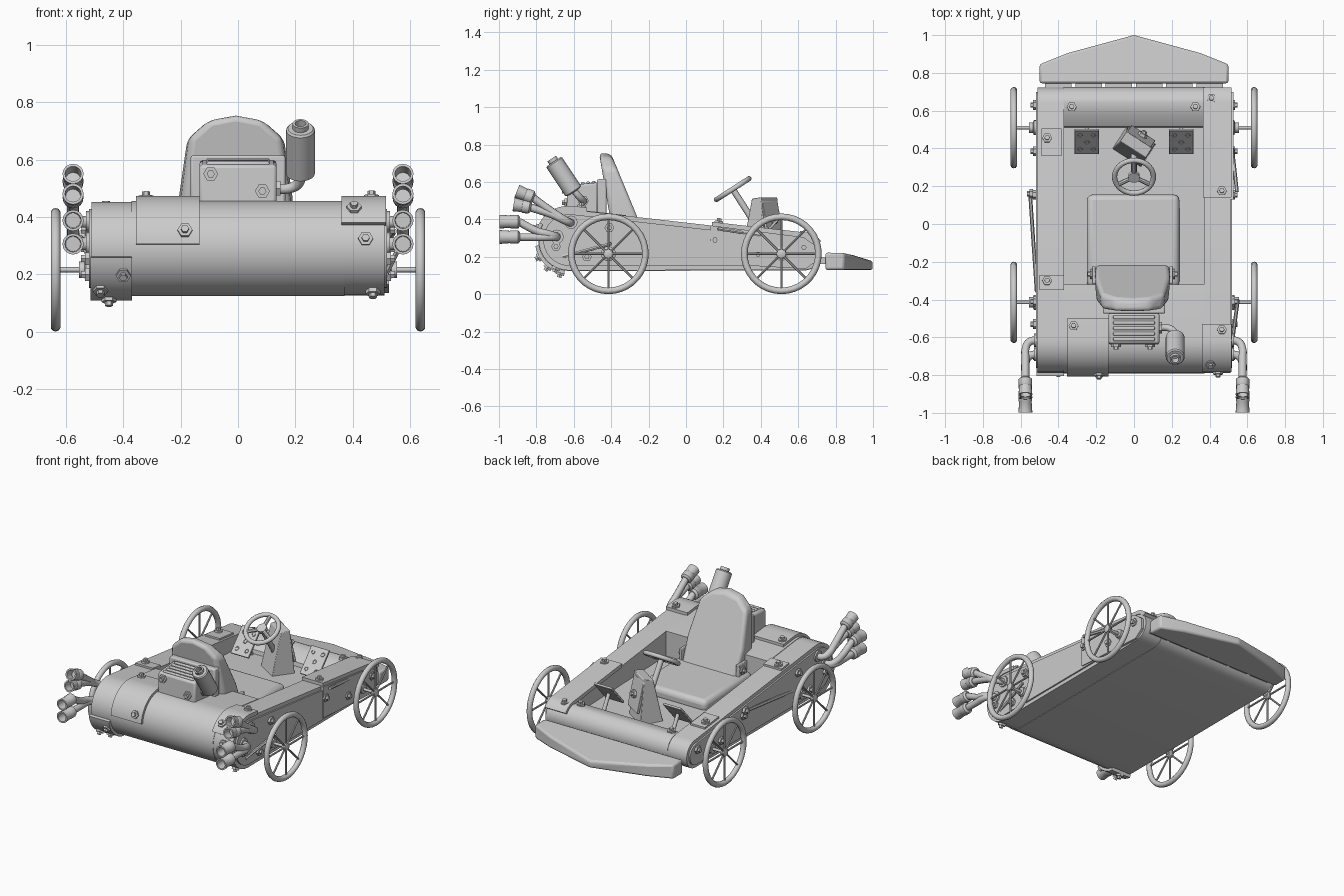
import bpy, bmesh
from math import sin, cos, pi, radians
from mathutils import Vector, Matrix

if "Cube" in bpy.data.objects:
    bpy.data.objects.remove(bpy.data.objects["Cube"])


def finish(name, bm, bevel=0, segs=2, angle=35):
    bmesh.ops.recalc_face_normals(bm, faces=bm.faces)
    me = bpy.data.meshes.new(name)
    bm.to_mesh(me)
    bm.free()
    ob = bpy.data.objects.new(name, me)
    bpy.context.collection.objects.link(ob)
    if bevel:
        m = ob.modifiers.new("bevel", 'BEVEL')
        m.width, m.segments, m.limit_method = bevel, segs, 'ANGLE'
    bpy.ops.object.select_all(action='DESELECT')
    ob.select_set(True)
    bpy.context.view_layer.objects.active = ob
    bpy.ops.object.shade_smooth_by_angle(angle=radians(angle))
    return ob


def loft(name, a, b, **kw):
    """Solid between two matching outlines."""
    bm = bmesh.new()
    va, vb = [bm.verts.new(p) for p in a], [bm.verts.new(p) for p in b]
    n = len(a)
    bm.faces.new(va)
    bm.faces.new(vb[::-1])
    for i in range(n):
        bm.faces.new((va[i], va[(i + 1) % n], vb[(i + 1) % n], vb[i]))
    return finish(name, bm, **kw)


def prism(name, pts, x0, x1, **kw):
    return loft(name, [(x0, y, z) for y, z in pts], [(x1, y, z) for y, z in pts], **kw)


def box(name, c, size, rot=(0, 0, 0), **kw):
    bm = bmesh.new()
    R = Matrix.Rotation(rot[2], 4, 'Z') @ Matrix.Rotation(rot[0], 4, 'X')
    bmesh.ops.create_cube(bm, size=1, matrix=Matrix.Translation(c) @ R @ Matrix.Diagonal((*size, 1)))
    return finish(name, bm, **kw)


def lathe(name, p, d, prof, n=16):
    """Spin (radius, distance) pairs around an axis from p along d."""
    bm = bmesh.new()
    p, q = Vector(p), Vector(d).to_track_quat('Z', 'Y')
    rings = [[bm.verts.new(p + q @ Vector((r * cos(2 * pi * i / n), r * sin(2 * pi * i / n), h)))
              for i in range(n)] for r, h in prof]
    for a, b in zip(rings, rings[1:]):
        for i in range(n):
            bm.faces.new((a[i], a[(i + 1) % n], b[(i + 1) % n], b[i]))
    bm.faces.new(rings[0])
    bm.faces.new(rings[-1])
    return finish(name, bm)


def rod(name, a, b, r, n=12):
    d = Vector(b) - Vector(a)
    return lathe(name, a, d, [(r, 0), (r, d.length)], n)


def tube(name, pts, r):
    cu = bpy.data.curves.new(name, 'CURVE')
    cu.dimensions, cu.bevel_depth, cu.bevel_resolution, cu.resolution_u = '3D', r, 3, 6
    sp = cu.splines.new('BEZIER')
    sp.bezier_points.add(len(pts) - 1)
    for bp, co in zip(sp.bezier_points, pts):
        bp.co = co
        bp.handle_left_type = bp.handle_right_type = 'AUTO'
    ob = bpy.data.objects.new(name, cu)
    bpy.context.collection.objects.link(ob)
    bpy.ops.object.select_all(action='DESELECT')
    ob.select_set(True)
    bpy.context.view_layer.objects.active = ob
    bpy.ops.object.convert(target='MESH')


def bolt(p, d):
    lathe("bolt_head", p, d, [(.026, -.005), (.026, .012), (.014, .012), (.014, .026)], 6)


def ring(name, c, R, r, rot):
    bpy.ops.mesh.primitive_torus_add(location=c, rotation=rot, major_radius=R, minor_radius=r,
                                     major_segments=36, minor_segments=10)
    bpy.context.object.name = name
    bpy.ops.object.shade_smooth()


# Body outline: two circles joined by tangents, in (y, z)
def arc(c, r, a0, a1, n=16):
    return [(c[0] + r * cos(radians(a0 + (a1 - a0) * i / n)), c[1] + r * sin(radians(a0 + (a1 - a0) * i / n)))
            for i in range(n + 1)]


REAR, FRONT = (-.625, .29), (.632, .22)
rear = lambda o, a0=83, a1=270: arc(REAR, .163 + o, a0, a1)
front = lambda o, a0=-90, a1=83: arc(FRONT, .09 + o, a0, a1)
top = lambda y, o=0: .452 - .1145 * (y + .605) + o


def sheet(name, x0, x1, f, t=.02):
    """Bent plate following the body outline."""
    prism(name, f(-.005) + f(t)[::-1], x0, x1)


# Body: central tub with cockpit notch, side rails and side plates
prism("central_tub", rear(.003) + front(.003) + [(.58, .30), (.515, .26), (.51, .235), (-.32, .26),
      (-.32, top(-.32, .003))], -.372, .372)
for s in (-1, 1):
    prism("side_rail", rear(0) + front(0), s * .37, s * .51)
    prism("side_plate", rear(-.025) + front(-.022), s * .5, s * .52)

# Patched sheet metal
sheet("rear_patch_left", -.355, -.135, lambda o: [(-.5, top(-.5, o))] + rear(o, 83, 175))
sheet("rear_patch_right", .36, .516, lambda o: [(-.53, top(-.53, o))] + rear(o, 83, 150))
sheet("rear_corner_bracket", -.515, -.37, lambda o: rear(o, 190, 262))
sheet("front_patch_right", .365, .516, lambda o: front(o, 35, 83) + [(.14, top(.14, o))])
sheet("rail_patch", -.49, -.385, lambda o: [(.36, top(.36, o)), (.505, top(.505, o))], .012)
sheet("rail_patch", -.5, -.37, lambda o: [(-.35, top(-.35, o)), (-.27, top(-.27, o))], .012)
prism("side_cover_right", [(.13, .165), (.13, top(.13)), (.63, .305), (.70, .25), (.70, .18), (.64, .135)], .51, .526)

# Bolts on sheet metal
for x, a, o in ((-.185, 160, .018), (-.4, 210, .018), (.405, 130, .018), (.445, 168, 0), (-.48, 232, .018),
                (-.45, 255, .018), (.47, 245, 0)):
    y, z = rear(o, a, a)[0]
    bolt((x, y, z), (0, y - REAR[0], z - REAR[1]))
for x, y, o in ((.41, .665, .01), (.465, .175, .018), (-.46, .455, .012), (-.46, -.3, .012), (.465, -.56, .018),
                (-.32, -.54, .018), (-.33, .62, 0), (.325, .62, 0)):
    bolt((x, y, top(y, o)), (0, .12, 1))
for s in (-1, 1):
    for y, z in ((.63, .25), (.385, .215), (.155, .29), (-.41, .355), (-.53, .2), (-.695, .255)):
        bolt((s * .522, y, z), (s, 0, 0))

# Wheels with spokes, axles and axle mounts
for s in (-1, 1):
    for y in (-.415, .51):
        c = Vector((s * .636, y, .216))
        ring("wheel_rim", c, .198, .0175, (0, pi / 2, 0))
        for i in range(8):
            a = i * pi / 4
            rod("wheel_spoke", c, c + Vector((0, cos(a), sin(a))) * .195, .006, 8)
        lathe("wheel_hub", c - Vector((s * .016, 0, 0)), (s, 0, 0), [(.02, 0), (.024, .008), (.024, .026), (.016, .03)])
        rod("axle", (s * .5, y, .216), c, .009)
        lathe("axle_bearing", (s * .51, y, .216), (s, 0, 0), [(.04, 0), (.04, .02), (.028, .025), (.028, .045)])

# Thin side linkages
for a, b in (((-.515, -.36, .25), (-.55, .16, .33)), ((.52, .4, .315), (.545, .17, .35)),
             ((.55, -.4, .27), (.515, -.66, .2))):
    rod("side_link", a, b, .01, 6)
bolt((-.54, .16, .33), (-1, 0, 0))

# Exhaust pipes with flared hollow tips
for s in (-1, 1):
    for y, z, my, mz, ty, tz, d in ((-.615, .385, -.70, .43, -.82, .517, (-.083, .033)),
                                    (-.615, .385, -.70, .42, -.835, .465, (-.085, .015)),
                                    (-.69, .31, -.79, .335, -.895, .388, (-.1, 0)),
                                    (-.69, .305, -.79, .305, -.895, .306, (-.1, 0))):
        x = s * .575
        tube("exhaust_pipe", [(s * .5, y, z), (s * .555, y - .01, z), (x, y - .05, z + (mz - z) * .5),
                              (x, my, mz), (x, ty, tz)], .021)
        v = Vector((0, *d))
        L = v.length
        lathe("exhaust_tip", Vector((x, ty, tz)) - v * .08, v,
              [(.024, 0), (.036, .01), (.036, L * .5), (.033, L * .55), (.037, L * 1.1), (.028, L * 1.1), (.026, L * .5)])
        lathe("exhaust_flange", (s * .515, y, z), (s, 0, 0), [(.035, 0), (.035, .015)])

# Seat: cushion and leaning backrest
box("seat_cushion", (-.005, -.09, .27), (.49, .49, .085), (radians(-1.5), 0, 0), bevel=.03, segs=3)
outline = [(.2, .0), (.205, .42), (.175, .84), (.1, .965), (0, 1)]
outline += [(-x, h) for x, h in outline[-2::-1]]
loft("seat_back", [(x * .98 - .008, -.195 - .205 * h, .255 + .495 * h) for x, h in outline],
     [(x * .92 - .008, -.38 - .085 * h, .255 + .5 * h) for x, h in outline], bevel=.022, segs=3, angle=40)
for s in (-1, 1):
    box("seat_bracket", (s * .205 - .008, -.27, .33), (.02, .09, .12), bevel=.004)
    bolt((s * .212 - .008, -.265, .345), (s, 0, 0))

# Engine box with grille slats and muffler
prism("engine_box", [(-.64, .4), (-.635, .582), (-.47, .598), (-.47, .4)], -.135, .135, bevel=.012)
box("engine_collar", (0, -.45, .505), (.33, .05, .22), bevel=.008)
for i in range(5):
    box("grille_slat", (0, -.61 + i * .029, .583 + i * .003), (.22, .02, .02), bevel=.006)
for x, z in ((-.095, .55), (.085, .49)):
    bolt((x, -.638, z), (0, -1, 0))
for s in (-1, 1):
    box("engine_foot", (s * .1, -.645, .435), (.035, .04, .03))
lathe("muffler_flange", (.13, -.55, .5), (1, 0, 0), [(.03, 0), (.03, .018)], 6)
tube("muffler_pipe", [(.12, -.55, .5), (.18, -.55, .5), (.213, -.57, .52), (.218, -.62, .58)], .018)
lathe("muffler", (.218, -.598, .545), (0, -.112, .168),
      [(.03, 0), (.05, .008), (.05, .19), (.044, .197), (.028, .197), (.028, .217), (.019, .217), (.018, .18)], 20)

# Steering wheel, column and tapered mount
wc, ax = Vector((0, .25, .562)), Vector((0, .54, -.84))
ring("steering_rim", wc, .103, .014, (radians(32.7), 0, 0))
for a in (90, 210, 330):
    v = Matrix.Rotation(radians(32.7), 3, 'X') @ Vector((cos(radians(a)), sin(radians(a)), 0))
    rod("steering_spoke", wc, wc + v * .1, .012, 8)
lathe("steering_hub", wc - ax * .012, ax, [(.03, 0), (.03, .025)])
rod("steering_column", wc, wc + ax * .36, .017)
Rz = Matrix.Rotation(radians(-33), 3, 'Z')
quad = [(-1, -1), (1, -1), (1, 1), (-1, 1)]
loft("steering_mount", [Rz @ Vector((x * .09, y * .075, 0)) + Vector((0, .41, .22)) for x, y in quad],
     [Rz @ Vector((x * .08, y * .03, 0)) + Vector((.012, .42, .515 + y * .004)) for x, y in quad], bevel=.004)
box("steering_panel", (.035, .46, .4), (.15, .015, .2), (radians(12), 0, radians(-33)), bevel=.003)
bolt((.045, .47, .4), (.5, .8, .2))

# Perforated pedals
for s in (-1, 1):
    a = radians(-42)
    R = Matrix.Rotation(a, 3, 'X')
    c = Vector((s * .25, .437, .34))
    box("pedal", c, (.13, .014, .185), (a, 0, 0), bevel=.003)
    for u, w in ((0, 0), (-.035, -.055), (.035, -.055), (-.035, .055), (.035, .055)):
        lathe("pedal_stud", c + R @ Vector((u, -.006, w)), R @ Vector((0, -1, 0)),
              [(.015, 0), (.013, .004), (.009, .004), (.008, .001)], 8)
    rod("pedal_arm", c, (s * .25, .5, .23), .012)

# Pointed front bumper with mounting tabs
half = [(.5, .745), (.5, .845), (.35, .905), (0, 1)]
bump = half + [(-x, y) for x, y in half[-2::-1]]
loft("front_bumper", [(x, y, .13) for x, y in bump],
     [(x, y, .222 - max(0, y - .86) * .33) for x, y in bump], bevel=.012)
for x in (-.4, -.24, -.08, .08, .24, .4):
    box("bumper_tab", (x, .73, .18), (.14, .05, .035))
